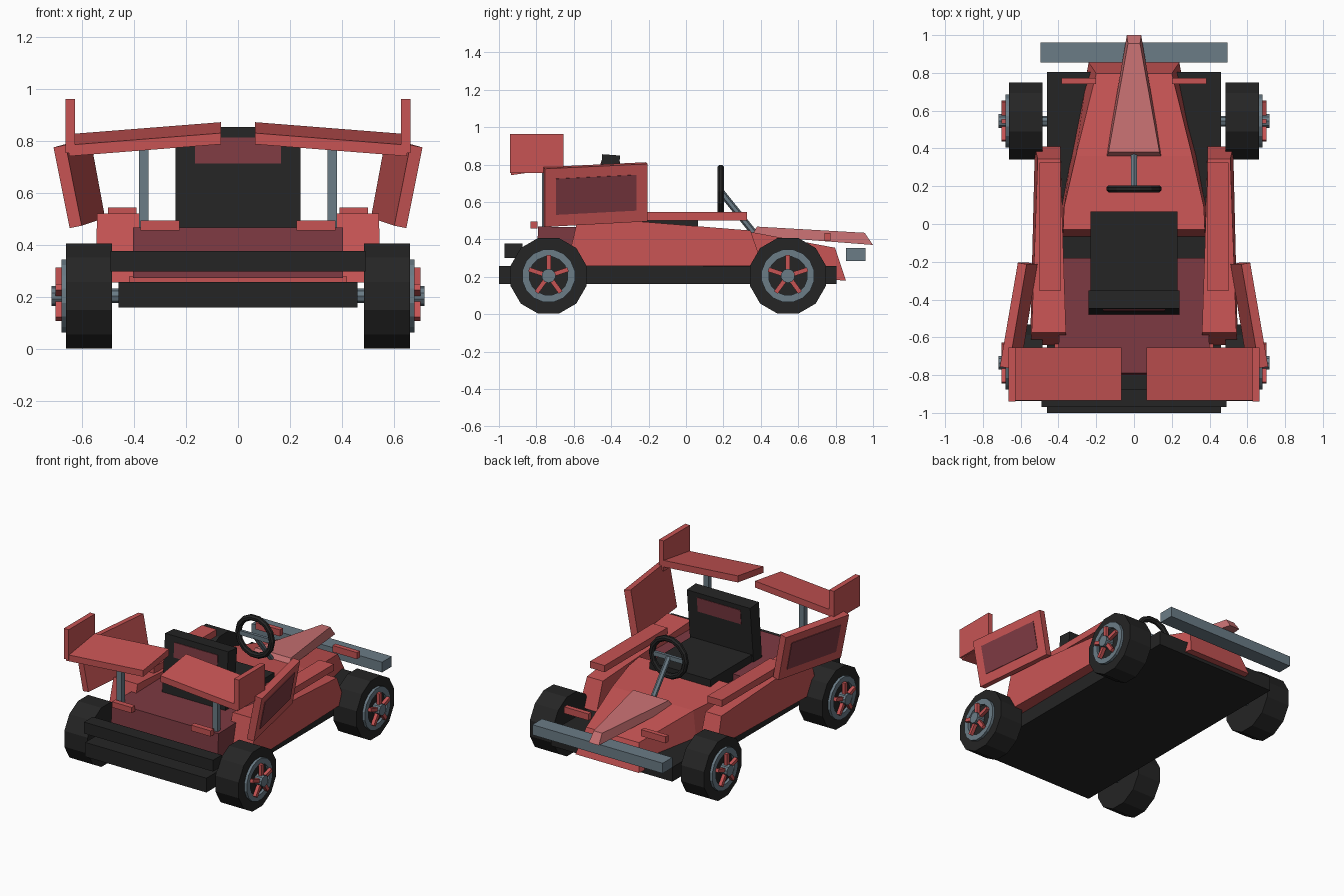
import bpy, bmesh, math
from mathutils import Vector, Matrix

if "Cube" in bpy.data.objects:
    bpy.data.objects.remove(bpy.data.objects["Cube"])


def make_mat(name, rgb):
    m = bpy.data.materials.new(name)
    m.diffuse_color = (*rgb, 1)
    m.use_nodes = True
    m.node_tree.nodes["Principled BSDF"].inputs["Base Color"].default_value = m.diffuse_color
    return m


RED = make_mat("red", (0.57, 0.088, 0.088))
PINK = make_mat("pale_red", (0.58, 0.165, 0.17))
MAROON = make_mat("maroon", (0.205, 0.042, 0.054))
GREY = make_mat("steel_grey", (0.145, 0.2, 0.24))
BLACK = make_mat("black", (0.018, 0.018, 0.018))


def finish(name, bm, mat):
    bmesh.ops.recalc_face_normals(bm, faces=bm.faces)
    me = bpy.data.meshes.new(name)
    bm.to_mesh(me)
    bm.free()
    me.materials.append(mat)
    ob = bpy.data.objects.new(name, me)
    bpy.context.collection.objects.link(ob)
    return ob


def loft(name, rings, mat):
    """Skin a list of equal-length rings and cap both ends."""
    bm = bmesh.new()
    vs = [[bm.verts.new(p) for p in r] for r in rings]
    n = len(rings[0])
    for a, b in zip(vs, vs[1:]):
        for i in range(n):
            j = (i + 1) % n
            bm.faces.new((a[i], a[j], b[j], b[i]))
    bm.faces.new(vs[0])
    bm.faces.new(vs[-1])
    return finish(name, bm, mat)


def box(name, x, y, z, mat):
    rings = [[(x[0], b, c) for b, c in ((y[0], z[0]), (y[1], z[0]), (y[1], z[1]), (y[0], z[1]))],
             [(x[1], b, c) for b, c in ((y[0], z[0]), (y[1], z[0]), (y[1], z[1]), (y[0], z[1]))]]
    return loft(name, rings, mat)


def section(y, xb, zb, xt, zt, yt=None):
    """Trapezoid cross-section, optionally leaning along y."""
    yt = y if yt is None else yt
    return [(-xb, y, zb), (xb, y, zb), (xt, yt, zt), (-xt, yt, zt)]


def rod(name, p, q, r, mat, sides=8):
    p, q = Vector(p), Vector(q)
    bm = bmesh.new()
    m = Matrix.Translation((p + q) / 2) @ (q - p).to_track_quat('Z', 'Y').to_matrix().to_4x4()
    bmesh.ops.create_cone(bm, cap_ends=True, segments=sides, radius1=r, radius2=r,
                          depth=(q - p).length, matrix=m)
    return finish(name, bm, mat)


def revolve_x(name, profile, centre, mat, sides=12):
    """Closed (x, radius) profile turned round an x-axis."""
    bm = bmesh.new()
    rings = []
    for i in range(sides):
        a = 2 * math.pi * (i + 0.5) / sides
        rings.append([bm.verts.new((x, centre[0] + r * math.cos(a), centre[1] + r * math.sin(a)))
                      for x, r in profile])
    n = len(profile)
    for i in range(sides):
        a, b = rings[i], rings[(i + 1) % sides]
        for k in range(n):
            bm.faces.new((a[k], a[(k + 1) % n], b[(k + 1) % n], b[k]))
    return finish(name, bm, mat)


# Floor and bumpers
box("floor_pan", (-.46, .46), (-1, .805), (.16, .258), BLACK)
box("rear_bumper", (-.49, .49), (-.97, -.875), (.30, .378), BLACK)
box("front_bumper", (-.495, .495), (.855, .96), (.285, .355), GREY)

# Nose body and pale nose cone
loft("nose_body", [section(-.075, .375, .2, .375, .475, -.03),
                   section(.09, .385, .2, .37, .463),
                   section(.36, .335, .2, .308, .437),
                   section(.855, .24, .18, .2, .355, .797)], RED)
loft("nose_cone", [section(.35, .148, .42, .135, .468, .38),
                   section(1.0, .038, .37, .032, .435, .955)], PINK)

# Rear deck and seat
loft("rear_deck", [section(-.8, .405, .275, .405, .468, -.79),
                   section(-.18, .38, .26, .38, .462)], MAROON)
box("rear_sill", (-.42, .42), (-.79, -.6), (.25, .28), RED)
box("seat_cushion", (-.23, .23), (-.44, .065), (.42, .515), BLACK)
loft("seat_back", [[(x, -.48, .465), (x, -.39, .465), (x, -.352, .848), (x, -.448, .855)]
                   for x in (-.24, .24)], BLACK)


def on_line(z, y0, y1):
    return y0 + (y1 - y0) * (z - .465) / .39


for nm, y0, y1, d in (("rear", -.48, -.448, -.004), ("front", -.39, -.352, .004)):
    quad = []
    for off in (0, d):
        quad.append([(x, on_line(z, y0, y1) + off, z) for x, z in
                     ((-.165, .715), (.165, .715), (.165, .815), (-.165, .815))])
    loft("seat_" + nm + "_panel", quad, MAROON)

# Steering wheel with bar and column
bm = bmesh.new()
bmaj, bmin, nseg, mseg = .128, .02, 14, 8
rings = []
for i in range(nseg):
    a = 2 * math.pi * i / nseg
    rings.append([bm.verts.new(((bmaj + bmin * math.cos(t)) * math.cos(a), .186 + bmin * math.sin(t),
                                .655 + (bmaj + bmin * math.cos(t)) * math.sin(a)))
                  for t in (2 * math.pi * (k + .5) / mseg for k in range(mseg))])
for i in range(nseg):
    a, b = rings[i], rings[(i + 1) % nseg]
    for k in range(mseg):
        bm.faces.new((a[k], a[(k + 1) % mseg], b[(k + 1) % mseg], b[k]))
finish("steering_wheel", bm, BLACK)
box("steering_bar", (-.125, .125), (.176, .196), (.64, .67), GREY)
rod("steering_column", (0, .186, .655), (0, .375, .42), .018, GREY, 6)

# Wheel axles
for nm, y in (("rear", -.735), ("front", .545)):
    rod(nm + "_axle", (-.715, y, .205), (.715, y, .205), .028, GREY)

for s, side in ((1, "right"), (-1, "left")):
    # Side pods with arm rails
    pod = [(-.64, .256), (-.575, .522), (.345, .447), (.41, .26)]
    inner, outer = (.36, .36, .39, .39), (.55, .542, .51, .525)
    loft(side + "_side_pod", [[(s * x, y, z) for x, (y, z) in zip(xs, pod)]
                              for xs in (inner, outer)], RED)
    box(side + "_arm_rail", sorted((s * .39, s * .50)), (-.355, .325), (.5, .546), RED)

    # Flared side panels with a dark window plate on the outer face
    c = [Vector(p) for p in ((.648, -.755, .466), (.558, -.205, .496),
                             (.615, -.205, .803), (.71, -.755, .777))]
    out = (c[1] - c[0]).cross(c[3] - c[0]).normalized()

    def panel(name, pts, d0, d1, mat):
        loft(name, [[((p + out * d).x * s, (p + out * d).y, (p + out * d).z) for p in pts]
                    for d in (d0, d1)], mat)

    def uv(u, v):
        return (c[0].lerp(c[1], u)).lerp(c[3].lerp(c[2], u), v)

    panel(side + "_side_panel", c, -.048, 0, RED)
    panel(side + "_panel_window", [uv(.11, .2), uv(.89, .2), uv(.89, .82), uv(.11, .82)],
          -.002, .004, MAROON)

    # Rear wing half, end plate and post
    loft(side + "_rear_wing", [[(s * x, -.935, z - .085), (s * x, -.655, z - .045),
                                (s * x, -.655, z), (s * x, -.935, z - .042)]
                               for x, z in ((.065, .874), (.65, .828))], RED)
    box(side + "_end_plate", sorted((s * .628, s * .664)), (-.94, -.655), (.755, .963), RED)
    box(side + "_wing_post", sorted((s * .345, s * .382)), (-.77, -.735), (.45, .81), GREY)

    # Lamps
    box(side + "_tail_lamp", sorted((s * .225, s * .375)), (-.832, -.795), (.457, .496), RED)
    box(side + "_head_lamp", sorted((s * .2, s * .385)), (.74, .772), (.39, .435), RED)

    # Wheels
    for end, y in (("rear", -.735), ("front", .545)):
        tag, cz = side + "_" + end, .205
        revolve_x(tag + "_tyre", [(s * .485, .03), (s * .485, .21), (s * .662, .21), (s * .662, .03)],
                  (y, cz), BLACK)
        revolve_x(tag + "_rim", [(s * .655, .104), (s * .655, .143), (s * .68, .143), (s * .68, .104)],
                  (y, cz), GREY, 16)
        rod(tag + "_hub", (s * .66, y, cz), (s * .718, y, cz), .038, GREY, 10)
        for i in range(5):
            a = math.pi / 2 + i * 2 * math.pi / 5
            d = Vector((0, math.cos(a), math.sin(a)))
            t = Vector((0, -d.z, d.y)) * .012
            mid = Vector((0, y, cz))
            loft(tag + "_spoke", [[mid + d * r + t * k + Vector((s * x, 0, 0)) for k, x in
                                   ((-1, .678), (1, .678), (1, .702), (-1, .702))]
                                  for r in (.03, .11)], RED)
